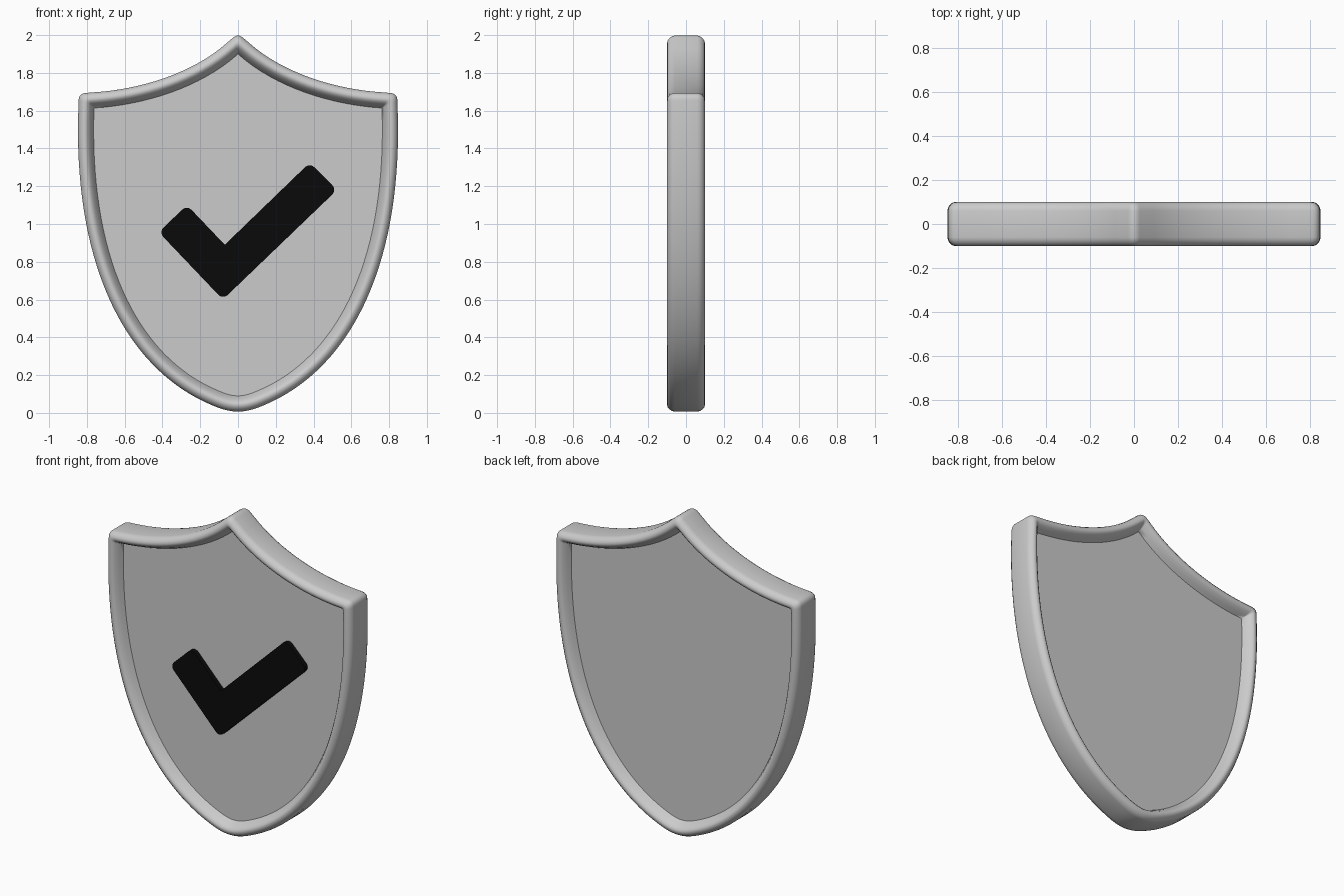
import bpy, bmesh, math
from mathutils import Vector
from mathutils.geometry import interpolate_bezier

if "Cube" in bpy.data.objects:
    bpy.data.objects.remove(bpy.data.objects["Cube"])


def bez(a, b, c, d, n):
    pts = interpolate_bezier(*[Vector((p[0], p[1], 0)) for p in (a, b, c, d)], n)
    return [p.to_2d() for p in pts]


def finish(bm, name):
    bmesh.ops.recalc_face_normals(bm, faces=bm.faces)
    me = bpy.data.meshes.new(name)
    bm.to_mesh(me)
    bm.free()
    ob = bpy.data.objects.new(name, me)
    bpy.context.collection.objects.link(ob)
    bpy.ops.object.select_all(action='DESELECT')
    bpy.context.view_layer.objects.active = ob
    ob.select_set(True)
    bpy.ops.object.shade_smooth_by_angle(angle=math.radians(35))
    return ob


# Panel outline (x, z), clockwise from the top point
half = bez((0, 1.9), (.2, 1.72), (.5, 1.63), (.762, 1.614), 17)
half += bez((.762, 1.614), (.79, .85), (.55, .30), (.10, .115), 33)[1:]
half += bez((.10, .115), (.06, .098), (.03, .09), (0, .09), 6)[1:]
outline = half + [Vector((-p.x, p.y)) for p in half[-2:0:-1]]

# Outward direction at every point, with rounded fans at the sharp corners
spokes = []
for i, p in enumerate(outline):
    e1 = (p - outline[i - 1]).normalized()
    e2 = (outline[(i + 1) % len(outline)] - p).normalized()
    n1, n2 = Vector((-e1.y, e1.x)), Vector((-e2.y, e2.x))
    m = (n1 + n2) / (1 + n1.dot(n2))
    if n1.dot(n2) < .85:
        a, b = n1.lerp(m, .5), n2.lerp(m, .5)
        for k in range(9):
            t = k / 8
            spokes.append((p, a.lerp(m, t).lerp(m.lerp(b, t), t)))
    else:
        spokes.append((p, m))

# Shield: rounded rim swept around a recessed panel on both sides
front = [(0, -.04), (.012, -.066), (.026, -.088), (.038, -.098), (.048, -.1),
         (.06, -.097), (.072, -.087), (.08, -.074), (.083, -.06)]
profile = front + [(d, -y) for d, y in reversed(front)]
bm = bmesh.new()
rings = []
for d, y in profile:
    rings.append([bm.verts.new((p.x + n.x * d, y, p.y + n.y * d)) for p, n in spokes])
for r, s in zip(rings, rings[1:]):
    for i in range(len(r)):
        bm.faces.new((r[i - 1], r[i], s[i], s[i - 1]))
bmesh.ops.remove_doubles(bm, verts=bm.verts, dist=1e-5)
for y in (-.04, .04):
    ring = [bm.verts.new((p.x, y, p.y)) for p in outline]
    bm.faces.new(ring)
bmesh.ops.remove_doubles(bm, verts=bm.verts, dist=1e-5)
finish(bm, "shield")

# Check mark: raised, with rounded outer corners
bm = bmesh.new()
pts = [(-.42, .957), (-.27, 1.10), (-.07, .89), (.38, 1.325), (.524, 1.18), (-.08, .60)]
vs = [bm.verts.new((x, -.07, z)) for x, z in pts]
face = bm.faces.new(vs)
bmesh.ops.bevel(bm, geom=[v for i, v in enumerate(vs) if i != 2], offset=.035,
                segments=5, profile=.5, affect='VERTICES')
ext = bmesh.ops.extrude_face_region(bm, geom=list(bm.faces), use_keep_orig=True)
bmesh.ops.translate(bm, vec=(0, .035, 0),
                    verts=[g for g in ext["geom"] if isinstance(g, bmesh.types.BMVert)])
check = finish(bm, "check_mark")
mat = bpy.data.materials.new("black")
mat.diffuse_color = (.003, .003, .003, 1)
mat.use_nodes = True
mat.node_tree.nodes["Principled BSDF"].inputs["Base Color"].default_value = mat.diffuse_color
check.data.materials.append(mat)
